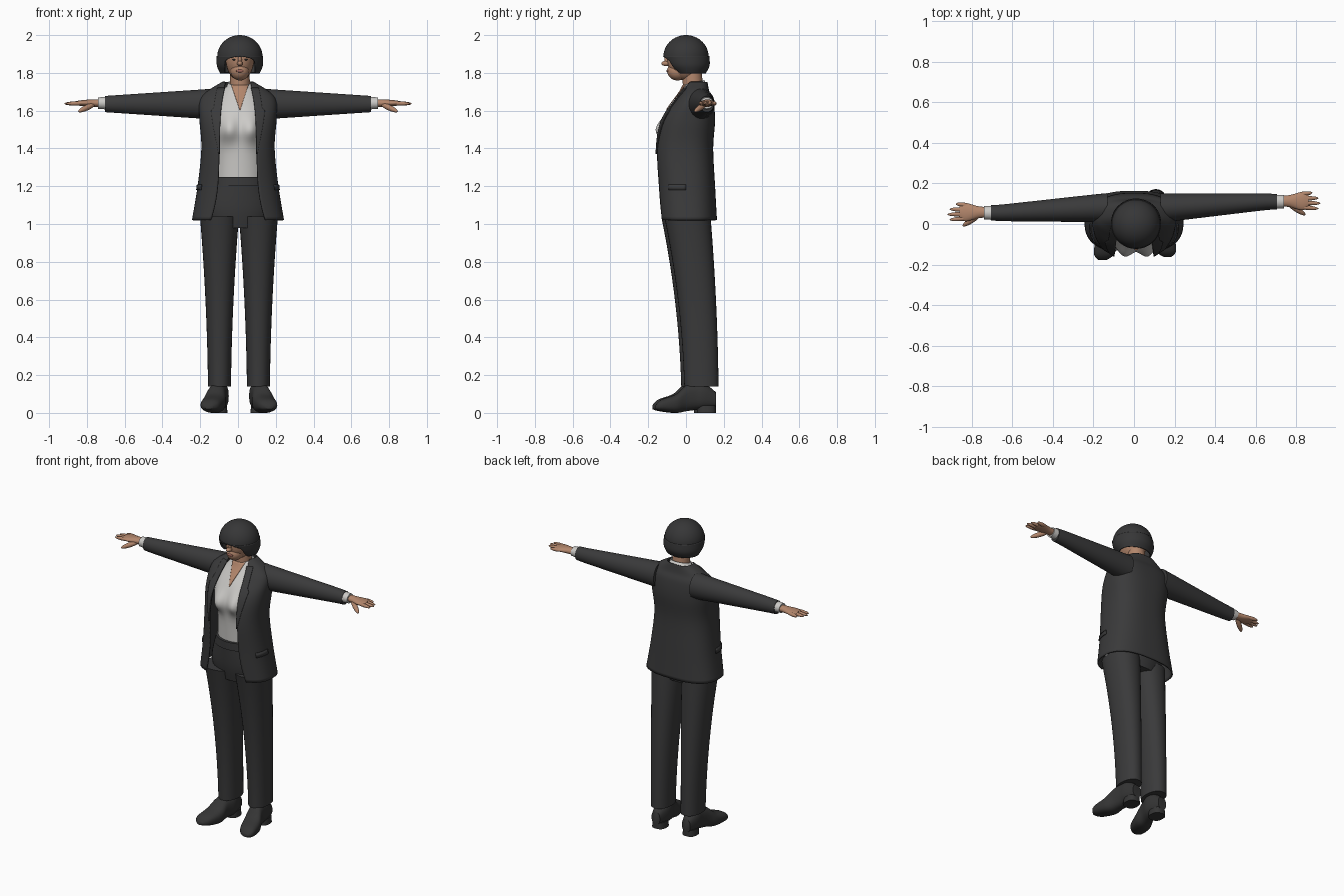
import bpy, bmesh
from math import sin, cos, asin, pi, exp, copysign
from mathutils import Matrix, Vector

if "Cube" in bpy.data.objects:
    bpy.data.objects.remove(bpy.data.objects["Cube"])


def material(name, *rgb):
    mat = bpy.data.materials.new(name)
    mat.use_nodes = True
    mat.diffuse_color = (*rgb, 1)
    shader = mat.node_tree.nodes["Principled BSDF"]
    shader.inputs["Base Color"].default_value = (*rgb, 1)
    shader.inputs["Roughness"].default_value = .8
    return mat


SUIT = material("charcoal suit", .042, .042, .043)
HAIR = material("dark hair", .037, .037, .038)
LEATHER = material("dark leather", .035, .035, .035)
COTTON = material("off white cotton", .6, .59, .57)
SKIN = material("skin", .45, .24, .15)
LIP = material("lips", .33, .13, .1)


def finish(name, bm, mat, thick=0):
    bmesh.ops.recalc_face_normals(bm, faces=bm.faces)
    mesh = bpy.data.meshes.new(name)
    bm.to_mesh(mesh)
    bm.free()
    part = bpy.data.objects.new(name, mesh)
    bpy.context.collection.objects.link(part)
    mesh.materials.append(mat)
    if thick:
        shell = part.modifiers.new("thickness", "SOLIDIFY")
        shell.thickness, shell.offset = thick, 0
    bpy.ops.object.select_all(action="DESELECT")
    part.select_set(True)
    bpy.context.view_layer.objects.active = part
    bpy.ops.object.shade_smooth_by_angle(angle=.9)


def steps(start, end, count):
    return [start + (end - start) * i / count for i in range(count + 1)]


def spline(*rows):
    """Smooth dense sections through a few given ones."""
    rows = [Vector(row) for row in rows]
    padded = [rows[0], *rows, rows[-1]]
    dense = []
    for before, a, b, after in zip(padded, rows, rows[1:], padded[3:]):
        enter, leave = (b - before) / 2, (after - a) / 2
        for t in steps(0, 1, 6)[:-1]:
            bend = (b - a) * 3 - enter * 2 - leave
            twist = (a - b) * 2 + enter + leave
            dense.append(a + (enter + (bend + twist * t) * t) * t)
    return dense + [rows[-1]]


def section_at(rows, height, grow):
    """Section at a height, a little larger than the surface."""
    for a, b in zip(rows, rows[1:]):
        if a[0] <= height <= b[0]:
            row = a.lerp(b, (height - a[0]) / (b[0] - a[0]))
            return row + Vector((0, 0, grow, grow))


def edge_angle(x, radius, power):
    return asin(min(1, max(0, x) / radius) ** (power / 2))


def loft(name, rows, mat, centre=.01, axis="z", power=2, seg=32, arc=None, thick=0, warp=None):
    """Join rounded sections: position, depth centre, half width, half depth."""
    bm = bmesh.new()
    rings = []
    for row in rows:
        pos, mid, wide, deep = row
        start, end = arc(row) if arc else (0, 2 * pi)
        angles = steps(start, end, seg)
        ring = []
        for t in angles if arc else angles[:-1]:
            a = centre + wide * copysign(abs(sin(t)) ** (2 / power), sin(t))
            b = mid - deep * copysign(abs(cos(t)) ** (2 / power), cos(t))
            point = {"z": (a, b, pos), "x": (pos, a, b), "y": (a, pos, b)}[axis]
            ring.append(bm.verts.new(warp(*point) if warp else point))
        rings.append(ring)
    for low, high in zip(rings, rings[1:]):
        for i in range(seg):
            j = (i + 1) % len(low)
            bm.faces.new((low[i], low[j], high[j], high[i]))
    if not arc:
        bm.faces.new(rings[0])
        bm.faces.new(rings[-1])
    finish(name, bm, mat, thick)


def ball(name, mat, matrix, size):
    bm = bmesh.new()
    bmesh.ops.create_uvsphere(bm, u_segments=24, v_segments=16, radius=1,
                              matrix=matrix @ Matrix.Diagonal((*size, 1)))
    finish(name, bm, mat)


def blob(name, mat, centre, size):
    ball(name, mat, Matrix.Translation(centre), size)


def spindle(name, mat, start, end, radius):
    start, end = Vector(start), Vector(end)
    reach = end - start
    turn = reach.to_track_quat("Z", "Y").to_matrix().to_4x4()
    ball(name, mat, Matrix.Translation((start + end) / 2) @ turn, (radius, radius, reach.length / 2))


# Shirt with bust, open neck and collar
def bust(x, y, z):
    if y < .03:
        y -= .04 * exp(-((abs(x - .01) - .06) / .045) ** 2 - ((z - 1.5) / .065) ** 2)
    return x, y, z


def neck_arc(row):
    t = edge_angle((row[0] - 1.6) / 3, row[2], 2)
    return -t, t


def collar_arc(row):
    t = edge_angle(.03, row[2], 2)
    return t, 2 * pi - t


shirt = spline((1.2, -.01, .13, .1), (1.4, -.01, .13, .11), (1.5, -.01, .15, .12),
               (1.6, 0, .15, .1), (1.7, .04, .1, .07), (1.74, .04, .05, .05))
loft("shirt", shirt, COTTON, seg=64, warp=bust)
loft("open_neckline", [section_at(shirt, z, .005) for z in steps(1.605, 1.735, 12)], SKIN,
     seg=12, arc=neck_arc, thick=.004, warp=bust)
loft("shirt_collar", [(1.69, .04, .08, .07), (1.75, .04, .06, .055)], COTTON, arc=collar_arc, thick=.006,
     warp=lambda x, y, z: (x, y, z + (y - .05) / 4))


# Jacket, open down the front
BOXY = 2.6


def opening(row):
    return .1 - .8 * (row[0] - 1.4) ** 3


def jacket_arc(row):
    t = edge_angle(opening(row), row[2], BOXY)
    return t, 2 * pi - t


jacket = spline((1.02, .01, .24, .15), (1.2, 0, .21, .15), (1.4, -.01, .19, .15), (1.55, .01, .2, .14),
                (1.65, .04, .2, .1), (1.7, .05, .16, .07), (1.75, .06, .08, .05))
loft("jacket", jacket, SUIT, centre=0, power=BOXY, seg=72, arc=jacket_arc, thick=.008)

for side, s in (("left", 1), ("right", -1)):
    # Lapels and pocket flaps follow the jacket surface
    def lapel_arc(row):
        width = (row[0] - 1.36) / 5 if row[0] < 1.6 else .035
        return [s * edge_angle(opening(row) + w, row[2], BOXY) for w in (-.004, width)]

    def flap_arc(row):
        return s * pi / 3, s * pi / 2

    loft(side + "_lapel", [section_at(jacket, z, .007) for z in steps(1.37, 1.72, 20)], SUIT,
         centre=0, power=BOXY, seg=8, arc=lapel_arc, thick=.006)
    loft(side + "_pocket_flap", [section_at(jacket, z, .006) for z in (1.18, 1.21)], SUIT,
         centre=0, power=BOXY, seg=12, arc=flap_arc, thick=.006)

# Trousers
loft("trouser_hips", spline((.98, .01, .15, .1), (1.08, .01, .18, .12), (1.22, -.01, .14, .11)), SUIT, centre=0)
loft("waistband", [(1.2, -.01, .15, .12), (1.25, -.01, .14, .12)], SUIT, seg=48)

leg = [(z, .075 - .07 * z * z, .06 + .04 * z * z, .09 + .03 * z * z) for z in steps(.14, 1.04, 16)]
shoe = spline((.15, .07, .03, .04), (.08, .09, .05, .07), (0, .08, .05, .07),
              (-.06, .05, .06, .05), (-.14, .04, .05, .03), (-.17, .03, .02, .01))
sleeve = [(x, 1.635, .08 - .06 * x, .09 - .067 * x) for x in steps(.13, .705, 12)]
palm = spline((.72, 1.64, .025, .02), (.77, 1.64, .03, .02), (.83, 1.64, .045, .015), (.86, 1.64, .03, .01))
fingers = {"little": .88, "ring": .91, "middle": .92, "index": .91}

for side, s, shift, drift in (("left", 1, 0, .03), ("right", -1, .01, -.025)):
    def lower(x, y, z):
        return s * x + shift, y + s * .008, z

    def splay(x, y, z):
        return lower(x + max(0, .05 - y) / 4, y, z)

    def upper(x, y, z):
        return s * x, y + drift * min(1, max(0, x - .15) * 2), z

    # Leg and shoe
    loft(side + "_trouser_leg", leg, SUIT, centre=.108, power=2.2, warp=lower)
    loft(side + "_shoe", shoe, LEATHER, centre=.11, axis="y", power=2.5, warp=splay)
    loft(side + "_shoe_heel", [(0, .1, .045, .05), (.04, .1, .04, .05)], LEATHER,
         centre=.11, power=2.5, warp=lower)

    # Sleeve, cuff and hand with spread fingers
    loft(side + "_sleeve", sleeve, SUIT, centre=.08, axis="x", warp=upper)
    loft(side + "_shirt_cuff", [(.68, 1.64, .035, .035), (.74, 1.64, .033, .03)], COTTON,
         centre=.08, axis="x", warp=upper)
    loft(side + "_palm", palm, SKIN, centre=.083, axis="x", warp=upper)
    for i, (finger, tip) in enumerate(fingers.items()):
        spread = i - 1.5
        spindle(side + "_" + finger + "_finger", SKIN, upper(.8, .085 - .02 * spread, 1.64),
                upper(tip, .085 - .026 * spread, 1.637), .011)
    spindle(side + "_thumb", SKIN, upper(.75, .08, 1.64), upper(.845, .015, 1.595), .015)

# Neck, head and face
loft("neck", [(1.66, .04, .055, .055), (1.85, .03, .05, .05)], SKIN)
blob("head", SKIN, (.01, 0, 1.87), (.075, .1, .11))
blob("jaw", SKIN, (.01, -.045, 1.81), (.05, .055, .05))
blob("nose_tip", SKIN, (.01, -.105, 1.85), (.015, .025, .014))
blob("nose_bridge", SKIN, (.01, -.1, 1.87), (.01, .014, .03))
blob("lips", LIP, (.01, -.096, 1.81), (.02, .007, .008))
for side, s in (("left", 1), ("right", -1)):
    blob(side + "_eye", HAIR, (.01 + s * .03, -.09, 1.87), (.012, .005, .004))


# Bobbed hair with a fringe
def face_arc(row):
    t = edge_angle(.08 * (1 - ((row[0] - 1.8) / .09) ** 8), row[2], 2)
    return t, 2 * pi - t


loft("hair_sides", spline((1.8, .02, .1, .08), (1.84, .01, .117, .11), (1.89, 0, .118, .118)), HAIR,
     seg=64, arc=face_arc, thick=.01)
dome = [(1.885 + .115 * sin(a), 0, .12 * cos(a), .12 * cos(a)) for a in steps(0, 1.5, 14)]
loft("hair_crown", dome, HAIR, seg=48)
